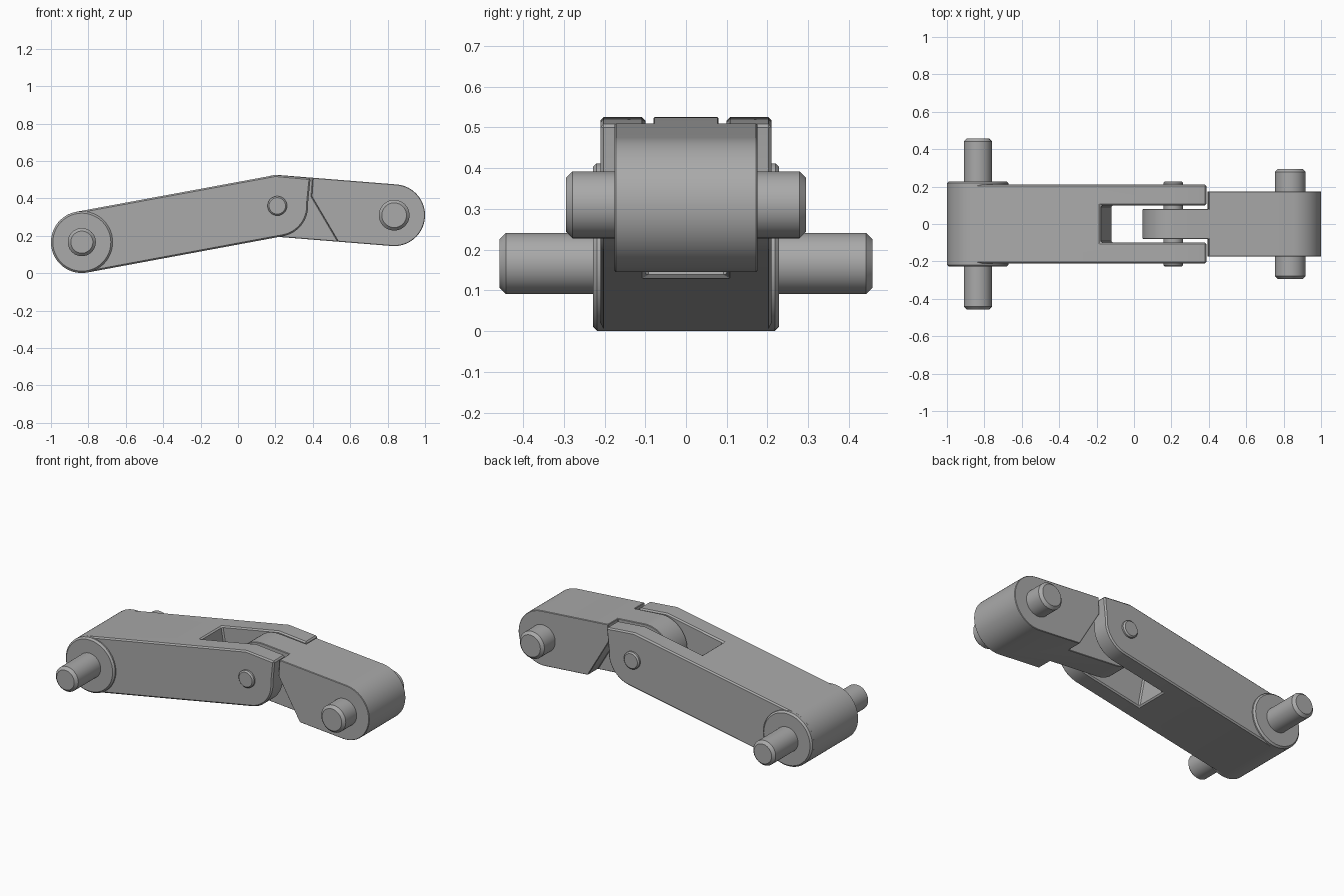
import bpy
import bmesh
from math import cos, sin, radians
from mathutils import Vector

cube = bpy.data.objects.get("Cube")
if cube:
    bpy.data.objects.remove(cube, do_unlink=True)

GREY = (0.4, 0.4, 0.4, 1)
metal = bpy.data.materials.new("plain grey metal")
metal.use_nodes = True
metal.diffuse_color = GREY
metal.node_tree.nodes["Principled BSDF"].inputs["Base Color"].default_value = GREY

# Joint centres in the side plane (x, z)
REAR = (-0.835, 0.166)
ELBOW = (0.21, 0.36)
FRONT = (0.835, 0.31)
R = 0.165


def arc(centre, radius, start, end, steps=32):
    """Points along an arc, angles in degrees."""
    angles = [radians(start + (end - start) * i / steps) for i in range(steps + 1)]
    return [(centre[0] + radius * cos(a), centre[1] + radius * sin(a)) for a in angles]


def prism(name, profile, y0, y1):
    """Extrude a side profile from y0 to y1."""
    bm = bmesh.new()
    face = bm.faces.new([bm.verts.new((x, y0, z)) for x, z in profile])
    new = bmesh.ops.extrude_face_region(bm, geom=[face])["geom"]
    bmesh.ops.translate(bm, vec=Vector((0, y1 - y0, 0)),
                        verts=[v for v in new if isinstance(v, bmesh.types.BMVert)])
    bmesh.ops.recalc_face_normals(bm, faces=bm.faces)
    mesh = bpy.data.meshes.new(name)
    bm.to_mesh(mesh)
    bm.free()
    mesh.materials.append(metal)
    obj = bpy.data.objects.new(name, mesh)
    bpy.context.collection.objects.link(obj)
    return obj


def finish(obj, chamfer, cutters=()):
    """Cut, chamfer and shade a part, then drop its cutters."""
    bpy.ops.object.select_all(action="DESELECT")
    bpy.context.view_layer.objects.active = obj
    obj.select_set(True)
    for cutter in cutters:
        cutter.hide_render = True
        cut = obj.modifiers.new("cut", "BOOLEAN")
        cut.operation = "DIFFERENCE"
        cut.solver = "EXACT"
        cut.object = cutter
        bpy.ops.object.modifier_apply(modifier=cut.name)
        bpy.data.objects.remove(cutter, do_unlink=True)
    bevel = obj.modifiers.new("chamfer", "BEVEL")
    bevel.width = chamfer
    bevel.segments = 1
    bevel.limit_method = "ANGLE"
    bevel.angle_limit = radians(30)
    bpy.ops.object.modifier_apply(modifier=bevel.name)
    bpy.ops.object.shade_smooth_by_angle(angle=radians(30))


def pin(name, centre, radius, half_width, chamfer):
    finish(prism(name, arc(centre, radius, 0, 352.5, 47), -half_width, half_width), chamfer)


# Long arm: rounded rear end, humped top, forked and rounded at the elbow
long_profile = (arc(REAR, R, 100, 280) + arc(ELBOW, R, -80, 5, 16)
                + [(0.388, 0.508), (0.2, 0.525)])
long_arm = prism("long_arm", long_profile, -0.21, 0.21)
slot = prism("slot_cutter", [(-0.205, 0.6), (-0.1, 0.02), (0.6, 0.0), (0.6, 0.7)], -0.1, 0.1)
finish(long_arm, 0.008, [slot])

# Short arm: round-ended bar thinned to a tongue that sits in the fork
short_arm = prism("short_arm", arc(ELBOW, R, 85.4, 265.4) + arc(FRONT, R, -94.6, 85.4),
                  -0.175, 0.175)
notch = [(-0.1, 0.7), (0.4, 0.7), (0.4, 0.507), (0.393, 0.41), (0.593, 0.07), (-0.1, 0.07)]
finish(short_arm, 0.007, [prism("notch_cutter", notch, s * 0.08, s * 0.3) for s in (-1, 1)])

# Rear boss and the three pins
pin("rear_boss", REAR, R, 0.228, 0.01)
pin("rear_pin", REAR, 0.075, 0.458, 0.016)
pin("elbow_pin", ELBOW, 0.052, 0.228, 0.008)
pin("front_pin", FRONT, 0.082, 0.295, 0.016)
